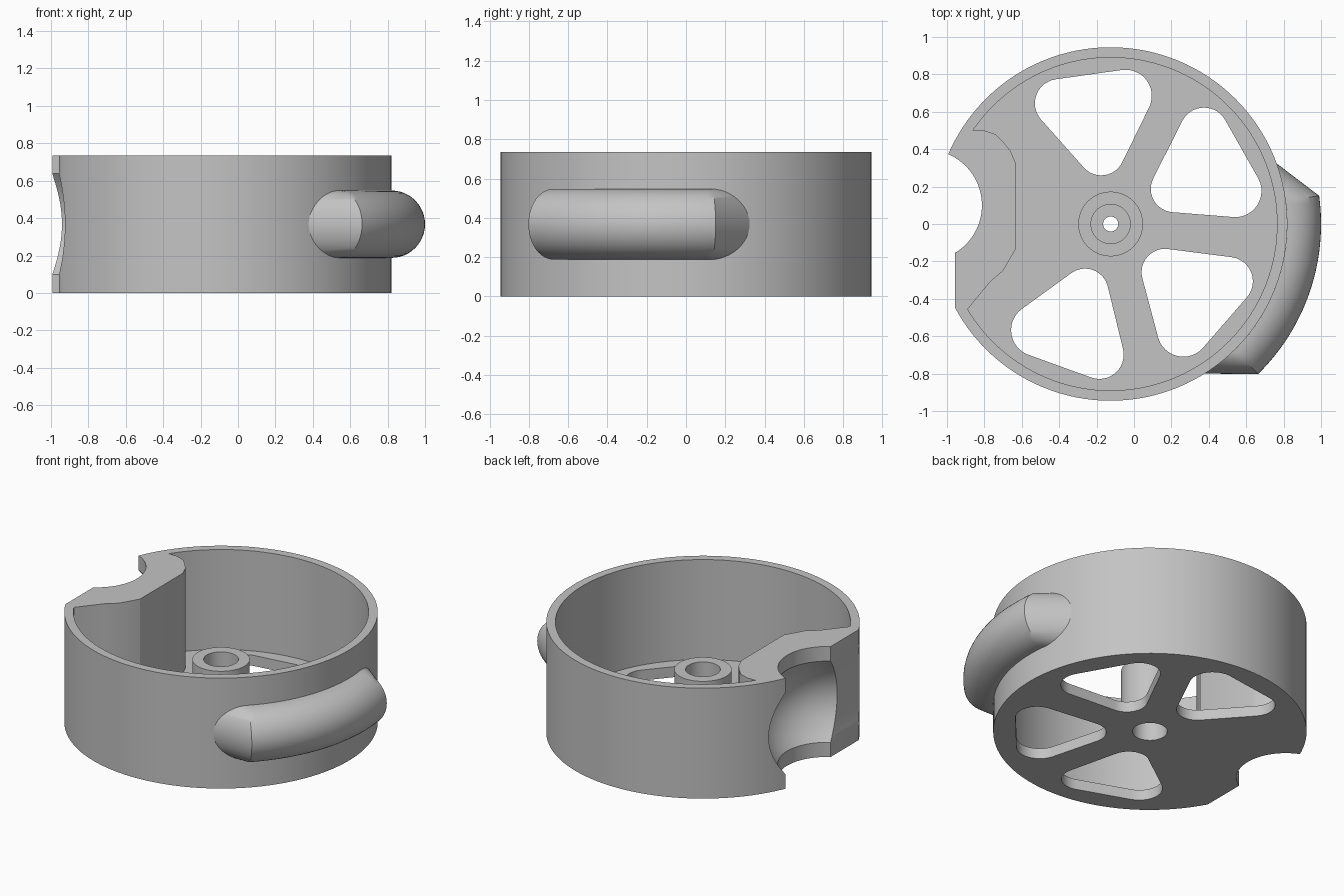
import bpy, bmesh
from math import sin, cos, pi, radians, sqrt, atan2
from mathutils import Vector, Matrix

if "Cube" in bpy.data.objects:
    bpy.data.objects.remove(bpy.data.objects["Cube"], do_unlink=True)

CX = -0.125          # wheel axis
H = 0.735            # wheel height
MID = H / 2
R = 0.945            # rim radius

grey = bpy.data.materials.new("plain grey")
grey.use_nodes = True
GREY = (0.55, 0.55, 0.55, 1)
grey.diffuse_color = GREY
grey.node_tree.nodes["Principled BSDF"].inputs["Base Color"].default_value = GREY


def make(name, bm):
    bmesh.ops.recalc_face_normals(bm, faces=bm.faces)
    mesh = bpy.data.meshes.new(name)
    bm.to_mesh(mesh)
    bm.free()
    obj = bpy.data.objects.new(name, mesh)
    bpy.context.collection.objects.link(obj)
    mesh.materials.append(grey)
    return obj


def prism(name, pts, z0, z1):
    """Extrude a plan outline from z0 to z1."""
    bm = bmesh.new()
    face = bm.faces.new([bm.verts.new((x, y, z0)) for x, y in pts])
    ext = bmesh.ops.extrude_face_region(bm, geom=[face])["geom"]
    verts = [v for v in ext if isinstance(v, bmesh.types.BMVert)]
    bmesh.ops.translate(bm, vec=(0, 0, z1 - z0), verts=verts)
    return make(name, bm)


def lathe(name, profile, centre, n=96):
    """Revolve a closed (radius, z) profile around a vertical axis."""
    bm = bmesh.new()
    rings = [[bm.verts.new((centre[0] + r * cos(2 * pi * i / n),
                            centre[1] + r * sin(2 * pi * i / n), z))
              for r, z in profile] for i in range(n)]
    m = len(profile)
    for i in range(n):
        a, b = rings[i], rings[(i + 1) % n]
        for j in range(m):
            k = (j + 1) % m
            bm.faces.new((a[j], b[j], b[k], a[k]))
    bmesh.ops.remove_doubles(bm, verts=bm.verts, dist=1e-6)
    return make(name, bm)


def arc(cx, cy, r, a0, a1, n):
    return [(cx + r * cos(a0 + (a1 - a0) * i / n),
             cy + r * sin(a0 + (a1 - a0) * i / n)) for i in range(n + 1)]


def rounded_outline(corners):
    """Outline around circles (x, y, r) listed counter-clockwise."""
    pts, n = [], len(corners)

    def normal(p, q):
        d = Vector((q[0] - p[0], q[1] - p[1]))
        return atan2(d.y, d.x) - pi / 2
    for i, (x, y, r) in enumerate(corners):
        a0 = normal(corners[i - 1], corners[i])
        a1 = normal(corners[i], corners[(i + 1) % n])
        a1 = a0 + (a1 - a0) % (2 * pi)
        pts += arc(x, y, r, a0, a1, 12)
    return pts


def cut(target, cutter):
    mod = target.modifiers.new("cut", 'BOOLEAN')
    mod.operation, mod.solver, mod.object = 'DIFFERENCE', 'EXACT', cutter
    bpy.context.view_layer.objects.active = target
    bpy.ops.object.modifier_apply(modifier=mod.name)
    bpy.data.objects.remove(cutter, do_unlink=True)


def smooth(obj, angle=30):
    bpy.ops.object.select_all(action='DESELECT')
    obj.select_set(True)
    bpy.context.view_layer.objects.active = obj
    bpy.ops.object.shade_smooth_by_angle(angle=radians(angle))


# Wheel body: solid drum
wheel = prism("wheel_body", arc(CX, 0, R, 0, 2 * pi, 128)[:-1], 0, H)

# Pocket inside the rim, leaving a thick block at the recess
block = [(-0.77, -0.31), (-0.70, -0.25), (-0.63, -0.13), (-0.63, 0.32),
         (-0.66, 0.39), (-0.70, 0.44), (-0.74, 0.48), (-0.80, 0.5)]
pocket = arc(CX, 0, 0.89, radians(145.8), radians(-149.2), 104) + block
cut(wheel, prism("pocket_cutter", pocket, 0.07, H + 0.2))

# Four rounded windows between the spokes
window = rounded_outline([(-0.275, 0.645, 0.13), (-0.05, 0.385, 0.125), (0.08, 0.685, 0.14)])
for turn in (0, -68.5, -139, -208):
    rot = Matrix.Rotation(radians(turn), 2)
    pts = [rot @ Vector(p) + Vector((CX, 0)) for p in window]
    cut(wheel, prism("window_cutter", pts, -0.1, 0.2))

# Axle hole in the floor
cut(wheel, prism("axle_cutter", arc(CX, 0, 0.105, 0, 2 * pi, 48)[:-1], -0.1, 0.2))

# Recess: round notch that swells at mid height
STEPS = 16
HALF = 0.27


def swell(base, depth):
    out = []
    for i in range(STEPS + 1):
        u = -1 + 2 * i / STEPS
        out.append((base + depth * (1 - u * u), MID + u * HALF))
    return out


notch = [(0, -0.1), (0.297, -0.1)] + swell(0.297, 0.115) + [(0.297, H + 0.1), (0, H + 0.1)]
cut(wheel, lathe("notch_cutter", notch, (-1.11, 0.1)))

# Recess: flat side with a shallow groove beside the notch
flat = [(-1.3, -0.1), (-0.957, -0.1)] + swell(-0.957, 0.032) + [(-0.957, H + 0.1), (-1.3, H + 0.1)]
bm = bmesh.new()
face = bm.faces.new([bm.verts.new((x, -0.8, z)) for x, z in flat])
ext = bmesh.ops.extrude_face_region(bm, geom=[face])["geom"]
bmesh.ops.translate(bm, vec=(0, 0.75, 0),
                    verts=[v for v in ext if isinstance(v, bmesh.types.BMVert)])
cut(wheel, make("flat_cutter", bm))
smooth(wheel)

# Hub with an inner web
hub = lathe("hub", [(0.173, 0.07), (0.173, 0.42), (0.105, 0.42), (0.105, 0.26),
                    (0.04, 0.26), (0.04, 0.2), (0.105, 0.2), (0.105, 0.07)], (CX, 0), 64)
smooth(hub)

# Side bump: half-round rib along the rim, ends turned inward at 45 degrees
TUBE = 0.18
A0, A1 = radians(-45.5), radians(7.7)


def section(angle):
    pts = []
    for i in range(25):
        t = -pi / 2 + pi * i / 24
        r = R + TUBE * cos(t)
        pts.append(Vector((r * cos(angle), r * sin(angle), MID + TUBE * sin(t))))
    return pts


def run_into_rim(pts, heading):
    """Slide points along a heading until they sit just inside the rim."""
    d = Vector((cos(heading), sin(heading), 0))
    out = []
    for p in pts:
        b = p.x * d.x + p.y * d.y
        c = p.x ** 2 + p.y ** 2 - 0.93 ** 2
        out.append(p + d * (-b - sqrt(max(b * b - c, 0))))
    return out


sections = [section(A0 + (A1 - A0) * i / 32) for i in range(33)]
sections.insert(0, run_into_rim(sections[0], A0 - radians(135)))
sections.append(run_into_rim(sections[-1], A1 + radians(135)))
bm = bmesh.new()
rows = [[bm.verts.new(p + Vector((CX, 0, 0))) for p in s] for s in sections]
for a, b in zip(rows, rows[1:]):
    for j in range(len(a) - 1):
        bm.faces.new((a[j], b[j], b[j + 1], a[j + 1]))
    bm.faces.new((a[-1], b[-1], b[0], a[0]))   # hidden back
bm.faces.new(rows[0])
bm.faces.new(rows[-1])
smooth(make("side_bump", bm))
